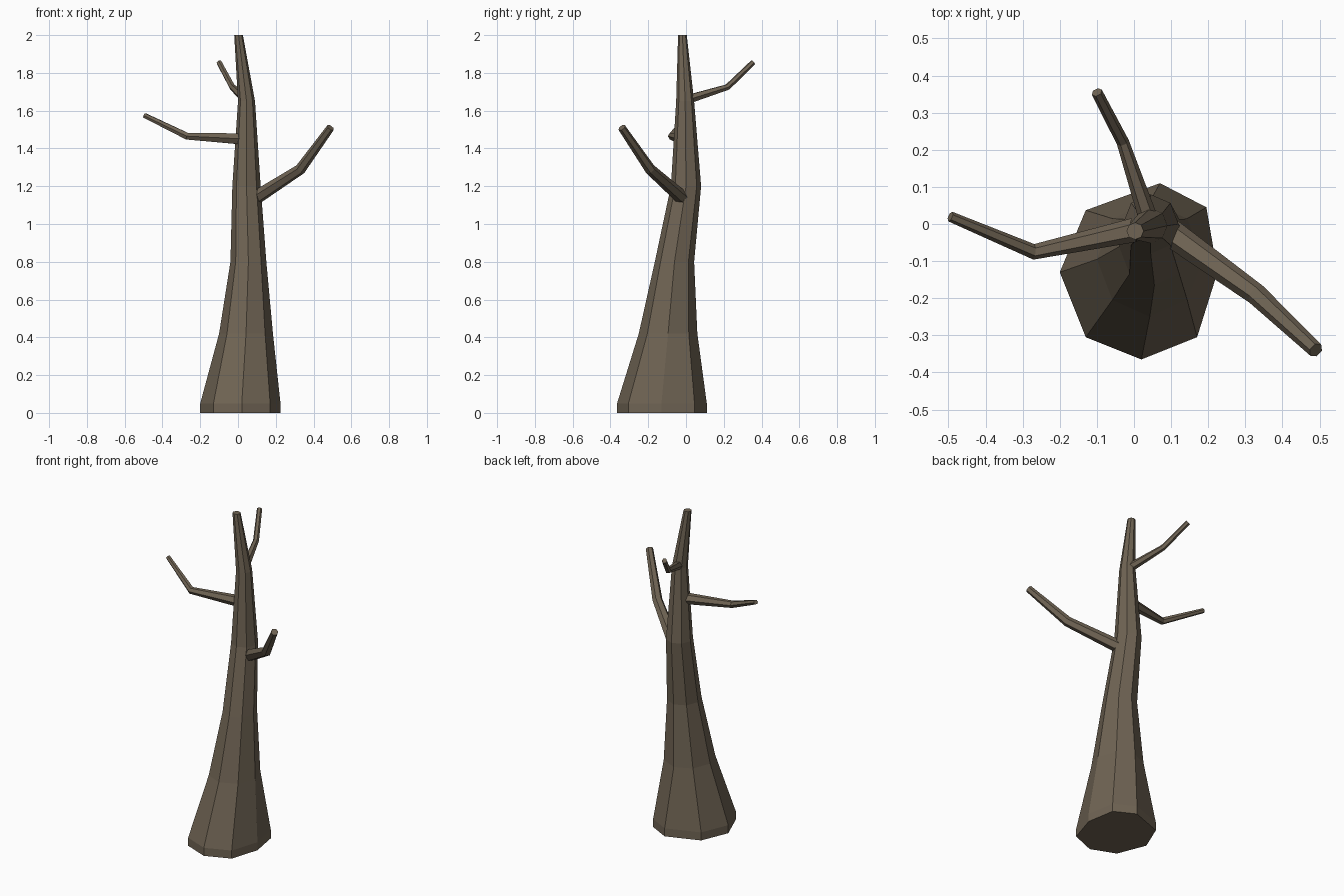
import bpy, bmesh, math
from mathutils import Vector

if "Cube" in bpy.data.objects:
    bpy.data.objects.remove(bpy.data.objects["Cube"])

bark = bpy.data.materials.new("brown bark")
bark.diffuse_color = (0.16, 0.127, 0.088, 1)
bark.use_nodes = True
bark.node_tree.nodes["Principled BSDF"].inputs["Base Color"].default_value = bark.diffuse_color


def loft(name, rings):
    """Skin a list of equal-sized point rings and cap both ends."""
    bm = bmesh.new()
    loops = [[bm.verts.new(p) for p in ring] for ring in rings]
    n = len(loops[0])
    for a, b in zip(loops, loops[1:]):
        for i in range(n):
            j = (i + 1) % n
            bm.faces.new((a[i], a[j], b[j], b[i]))
    bm.faces.new(loops[0][::-1])
    bm.faces.new(loops[-1])
    bmesh.ops.recalc_face_normals(bm, faces=bm.faces)
    mesh = bpy.data.meshes.new(name)
    bm.to_mesh(mesh)
    bm.free()
    mesh.materials.append(bark)
    obj = bpy.data.objects.new(name, mesh)
    bpy.context.collection.objects.link(obj)
    return obj


def branch(name, path, radii, sides=6):
    """Tapered tube along a bent path."""
    pts = [Vector(p) for p in path]
    rings = []
    for i, (p, r) in enumerate(zip(pts, radii)):
        d = pts[min(i + 1, len(pts) - 1)] - pts[max(i - 1, 0)]
        d.normalize()
        u = d.cross(Vector((0, 0, 1))).normalized()
        v = u.cross(d)
        rings.append([p + r * (u * math.cos(t) + v * math.sin(t))
                      for t in (math.tau * k / sides for k in range(sides))])
    return loft(name, rings)


# Trunk: uneven octagonal foot, then tapering rings (z, min x, max x, min y, max y)
foot = [(0.225, -0.13), (0.195, 0.045), (0.07, 0.11), (-0.13, 0.037),
        (-0.2, -0.13), (-0.13, -0.305), (0.02, -0.365), (0.17, -0.305)]
rings = [[(x, y, z) for x, y in foot] for z in (0, 0.05)]
for z, x0, x1, y0, y1 in [(0.42, -0.10, 0.185, -0.25, 0.06),
                          (0.80, -0.04, 0.15, -0.165, 0.043),
                          (1.20, -0.03, 0.12, -0.08, 0.08),
                          (1.65, 0.0, 0.09, -0.052, 0.043),
                          (2.00, -0.02, 0.026, -0.042, 0.004)]:
    rings.append([((x0 + x1) / 2 + (x1 - x0) / 2 * math.cos(math.tau * k / 8),
                   (y0 + y1) / 2 + (y1 - y0) / 2 * math.sin(math.tau * k / 8), z)
                  for k in range(8)])
loft("trunk", rings)

# Branches
branch("right_branch", [(0.08, -0.01, 1.13), (0.33, -0.19, 1.29), (0.49, -0.34, 1.51)],
       (0.038, 0.029, 0.021))
branch("left_branch", [(0.03, -0.01, 1.45), (-0.27, -0.075, 1.465), (-0.495, 0.02, 1.575)],
       (0.034, 0.021, 0.014))
branch("back_branch", [(0.04, 0.01, 1.66), (-0.03, 0.22, 1.725), (-0.10, 0.355, 1.855)],
       (0.026, 0.017, 0.015))
